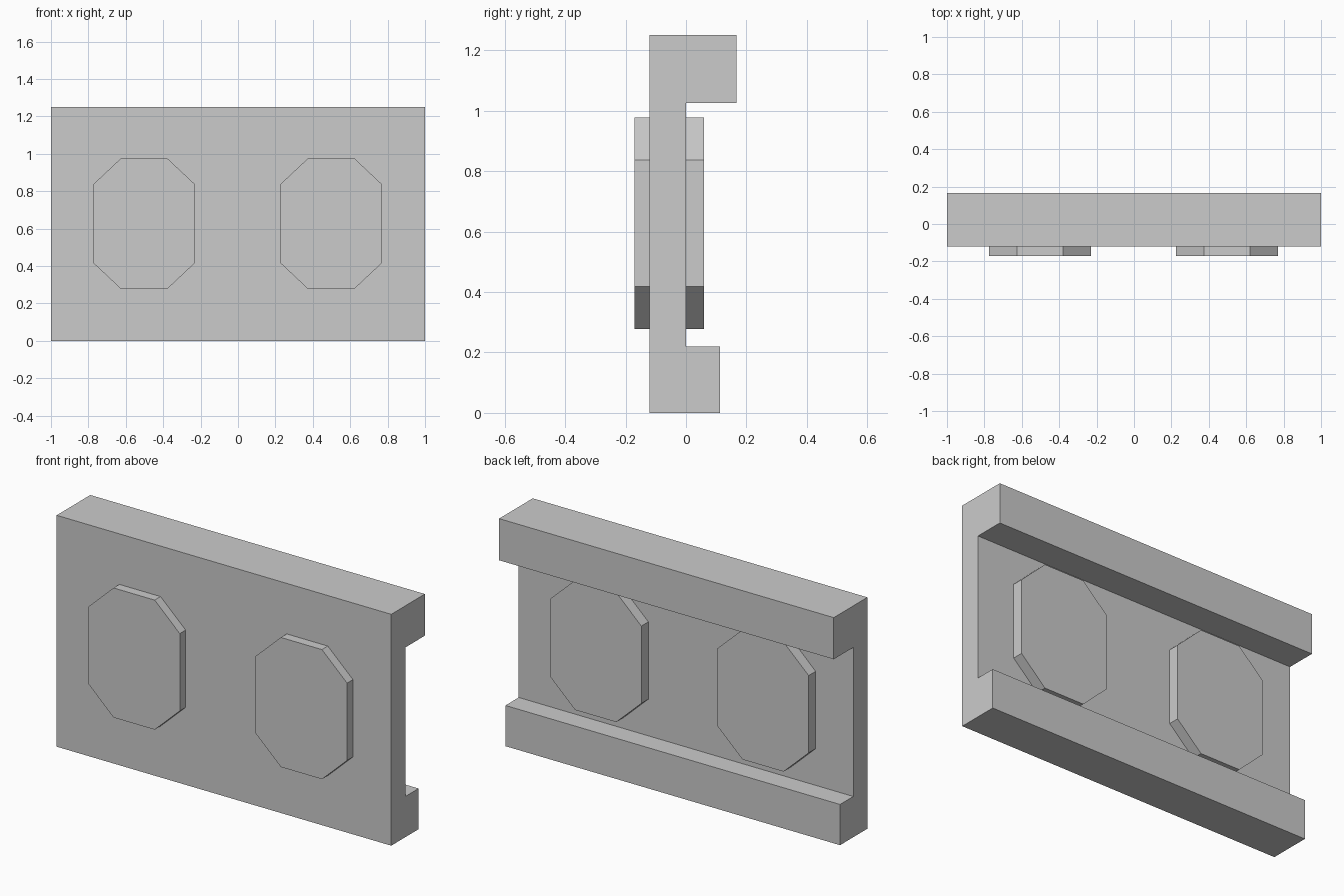
import bpy

cube = bpy.data.objects.get("Cube")
if cube:
    bpy.data.objects.remove(cube, do_unlink=True)

GREY = (0.6, 0.6, 0.6, 1)
grey = bpy.data.materials.new("plain_grey")
grey.use_nodes = True
grey.diffuse_color = GREY
bsdf = next(n for n in grey.node_tree.nodes if n.type == "BSDF_PRINCIPLED")
bsdf.inputs["Base Color"].default_value = GREY


def extrude(name, start, end):
    """Prism between two matching outlines of 3D points."""
    n = len(start)
    faces = [tuple(range(n)), tuple(reversed(range(n, 2 * n)))]
    faces += [(i, i + n, (i + 1) % n + n, (i + 1) % n) for i in range(n)]
    mesh = bpy.data.meshes.new(name)
    mesh.from_pydata(start + end, [], faces)
    mesh.materials.append(grey)
    obj = bpy.data.objects.new(name, mesh)
    bpy.context.collection.objects.link(obj)
    return obj


# Wall slab with its top and bottom ledges, as one C-shaped section (y, z)
section = [(-0.12, 0), (-0.12, 1.25), (0.167, 1.25), (0.167, 1.025),
           (0, 1.025), (0, 0.22), (0.113, 0.22), (0.113, 0)]
extrude("wall_section", [(-1, y, z) for y, z in section],
        [(1, y, z) for y, z in section])

# Eight-sided panels that stand proud of both wall faces
half_w, half_h, flat_w, flat_h = 0.273, 0.35, 0.123, 0.209
outline = [(flat_w, -half_h), (half_w, -flat_h), (half_w, flat_h), (flat_w, half_h)]
outline += [(-x, -z) for x, z in outline]
for side, x0 in (("right", -0.502), ("left", 0.498)):
    ring = [(x0 + x, 0.627 + z) for x, z in outline]
    extrude(side + "_panel", [(x, -0.17, z) for x, z in ring],
            [(x, 0.06, z) for x, z in ring])
